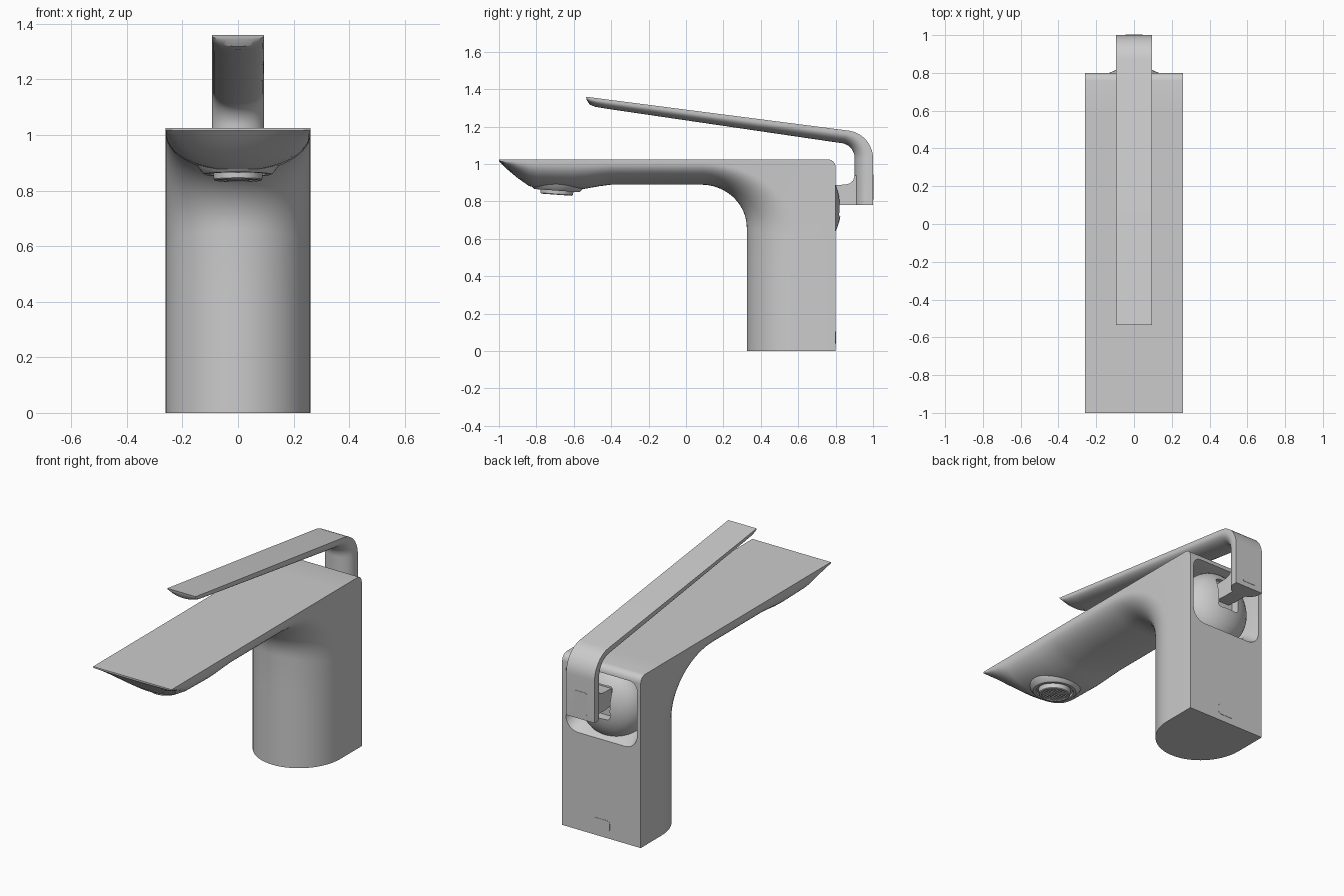
import bpy, bmesh
from math import sin, cos, pi, radians
from mathutils import Vector

if "Cube" in bpy.data.objects:
    bpy.data.objects.remove(bpy.data.objects["Cube"])


def skin(name, rings):
    """Mesh from equal-length closed rings, capped at both ends."""
    bm = bmesh.new()
    vs = [[bm.verts.new(p) for p in r] for r in rings]
    n = len(rings[0])
    for a, b in zip(vs, vs[1:]):
        for i in range(n):
            j = (i + 1) % n
            bm.faces.new((a[i], a[j], b[j], b[i]))
    bm.faces.new(vs[0])
    bm.faces.new(vs[-1])
    bmesh.ops.recalc_face_normals(bm, faces=bm.faces)
    me = bpy.data.meshes.new(name)
    bm.to_mesh(me)
    bm.free()
    ob = bpy.data.objects.new(name, me)
    bpy.context.collection.objects.link(ob)
    return ob


def activate(ob):
    bpy.ops.object.select_all(action='DESELECT')
    ob.select_set(True)
    bpy.context.view_layer.objects.active = ob


def smooth(ob, angle=32):
    activate(ob)
    bpy.ops.object.shade_smooth_by_angle(angle=radians(angle))


def cut(ob, cutter):
    cutter.hide_render = True
    m = ob.modifiers.new("cut", 'BOOLEAN')
    m.object = cutter
    m.solver = 'EXACT'
    activate(ob)
    bpy.ops.object.modifier_apply(modifier=m.name)
    bpy.data.objects.remove(cutter)


def d_ring(w, o, e, i, n=28):
    """D section: flat outer face at o, side walls to e, bulging to i."""
    o, e, i = Vector(o), Vector(e), Vector(i)
    pts = [(w, *o)]
    for k in range(n + 1):
        a = pi * k / n
        pts.append((w * cos(a), *e.lerp(i, sin(a))))
    return pts + [(-w, *o)]


def round_rect(hw, z0, z1, rb, rt, y, n=6):
    """Rounded rectangle facing y, with bottom and top corner radii."""
    pts = []
    for cx, cz, r, a0 in ((hw - rb, z0 + rb, rb, -90), (hw - rt, z1 - rt, rt, 0),
                          (rt - hw, z1 - rt, rt, 90), (rb - hw, z0 + rb, rb, 180)):
        for k in range(n + 1):
            a = radians(a0 + 90 * k / n)
            pts.append((cx + r * cos(a), y, cz + r * sin(a)))
    return pts


# body and spout: one D section swept up the column, round the bend and forward
W = 0.26
rings = [d_ring(W, (.8, 0), (.6, 0), (.325, 0)),
         d_ring(W, (.8, .4), (.6, .4), (.325, .43))]
for k in range(13):
    t = pi / 2 * k / 12
    if k <= 4:
        o = (.8, .6 + .385 * k / 4)
    elif k < 8:
        a = pi / 2 * (k - 4) / 4
        o = (.76 + .04 * cos(a), .985 + .04 * sin(a))
    else:
        o = (.76 - .68 * (k - 8) / 4, 1.025)
    rings.append(d_ring(W, o, (.09 + .51 * cos(t), .6 + .405 * sin(t)),
                        (.08 + .245 * cos(t), .66 + .23 * sin(t))))
for y, ez, iz in ((-.2, 1.005, .89), (-.4, 1.005, .89), (-.46, 1.005, .882),
                  (-.54, 1.005, .868), (-.6, 1.005, .864), (-.8, 1.005, .872),
                  (-.84, 1.006, .883), (-.9, 1.009, .925), (-.96, 1.013, .975),
                  (-.99, 1.016, 1.005), (-1, 1.018, 1.015)):
    rings.append(d_ring(W, (y, 1.025), (y, ez), (y, iz)))
body = skin("faucet_body", rings)

# funnel-shaped cavity in the back
cut(body, skin("cavity_cutter", [
    round_rect(.238, .575, .985, .08, .05, .82),
    round_rect(.235, .585, .98, .08, .05, .79),
    round_rect(.222, .63, .965, .09, .06, .72),
    round_rect(.215, .65, .955, .09, .06, .58)]))
smooth(body)

# cartridge ball with a slot for the lever stem
bpy.ops.mesh.primitive_uv_sphere_add(segments=40, ring_count=24, radius=1)
ball = bpy.context.object
ball.name = "cartridge_ball"
ball.data.transform(ball.matrix_world)
for v in ball.data.vertices:
    v.co = (v.co.x * .212, .69 + v.co.y * .14, .775 + v.co.z * .215)
cut(ball, skin("slot_cutter", [round_rect(.07, .72, .91, .02, .02, y) for y in (.77, .9)]))
smooth(ball)

# lever: flat-topped blade bending down behind the body
pairs = [((-.535, 1.36), (-.531, 1.342)), ((-.515, 1.3575), (-.515, 1.318)),
         ((-.48, 1.353), (-.485, 1.306)), ((-.42, 1.345), (-.425, 1.296))]
for k in range(11):
    a = radians(82 * (1 - k / 10))
    pairs.append(((.85 + .15 * cos(a), 1.03 + .15 * sin(a)),
                  (.825 + .077 * cos(a), 1.03 + .082 * sin(a))))
pairs.append(((1, .78), (.902, .78)))
lever = skin("lever", [d_ring(.094, o, Vector(o).lerp(Vector(i), .25), i, 20)
                       for o, i in pairs])
smooth(lever)

# stem joining the lever foot to the ball
prof = [(.96, .78), (.83, .78), (.72, .79), (.72, .885), (.85, .89),
        (.875, .896), (.893, .912), (.902, .94), (.96, .94)]
stem = skin("lever_stem", [[(x, y, z) for y, z in prof] for x in (-.045, .045)])
smooth(stem)

# thin plates on the back of the lever and of the body
for name, hw, z0, z1, r, y in (("lever_plate", .045, .81, .945, .01, 1.0),
                               ("body_plate", .056, .04, .105, .02, .8)):
    smooth(skin(name, [round_rect(hw, z0, z1, r, r, y - .01),
                       round_rect(hw, z0, z1, r, r, y + .002)]))

# outlet: turned housing with recessed aerator, tilted slightly
turned = [(.165, .06), (.145, .025), (.128, .002), (.12, -.004), (.104, -.004),
          (.1, .008), (.09, .008), (.087, -.022), (.083, -.026), (.073, -.026),
          (.07, -.016), (.001, -.016)]
outlet = skin("outlet", [[(r * cos(2 * pi * k / 40), r * sin(2 * pi * k / 40), z)
                          for k in range(40)] for r, z in turned])
smooth(outlet)
parts = [outlet]

# aerator grille bars in both directions
for k in range(-4, 5):
    c = k * .0145
    h = (.071 ** 2 - c ** 2) ** .5
    for along_x in (True, False):
        ring = []
        for s in (-h, h):
            sec = [(c - .0025, -.017), (c + .0025, -.017), (c + .0025, -.023), (c - .0025, -.023)]
            ring.append([(s, q, z) if along_x else (q, s, z) for q, z in sec])
        parts.append(skin("aerator_bar", ring))
for p in parts:
    p.location = (0, -.69, .862)
    p.rotation_euler = (radians(-4), 0, 0)
